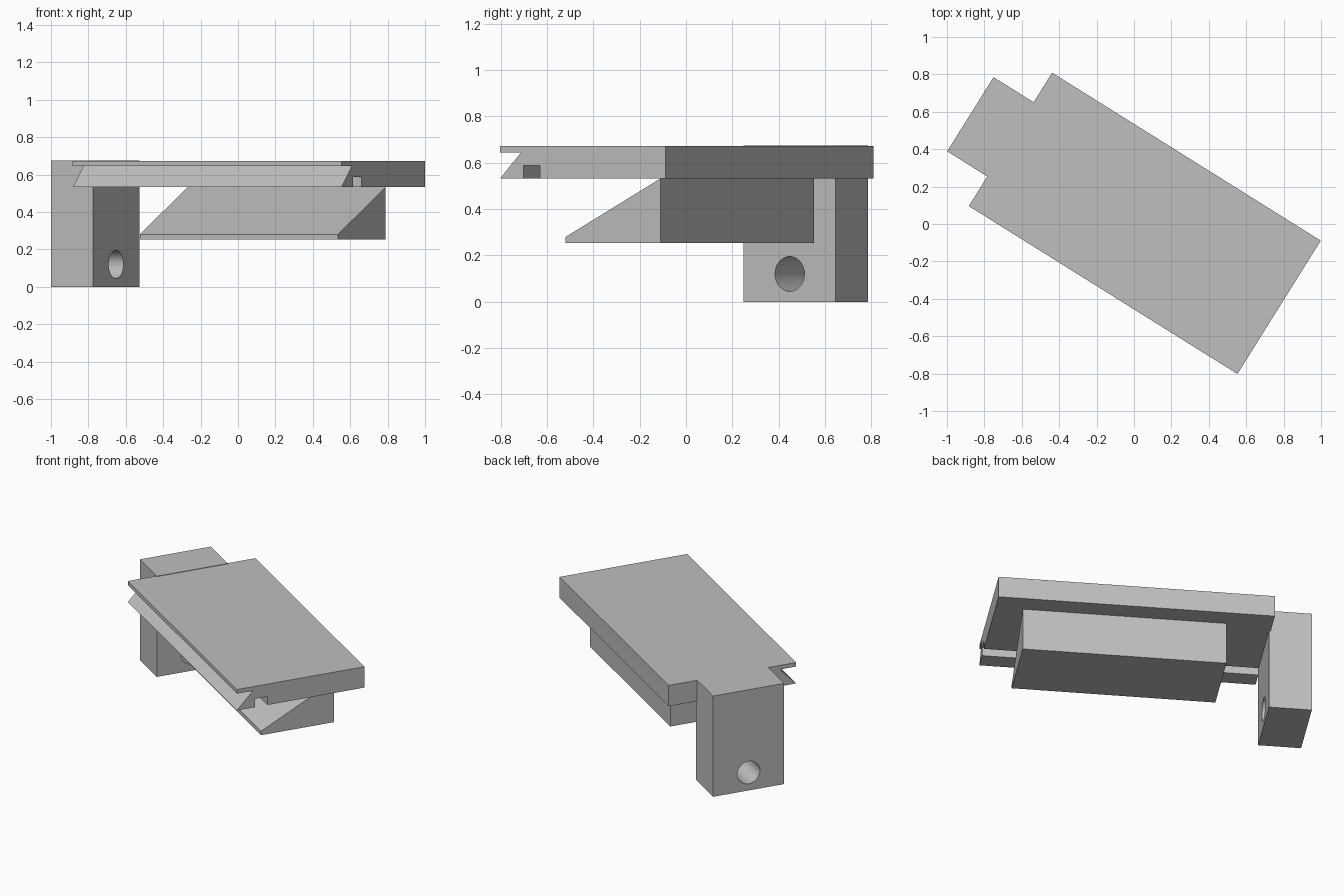
import bpy
import bmesh
import math
from mathutils import Matrix

if "Cube" in bpy.data.objects:
    bpy.data.objects.remove(bpy.data.objects["Cube"], do_unlink=True)

# Direction of the long axis, turned clockwise about z
TURN = Matrix.Rotation(math.radians(-32), 4, "Z")

grey = bpy.data.materials.new("plain grey")
grey.use_nodes = True
grey.diffuse_color = (0.52, 0.52, 0.52, 1)
grey.node_tree.nodes["Principled BSDF"].inputs["Base Color"].default_value = grey.diffuse_color


def extrude_profile(name, profile, start, end):
    """Extrude a (depth, height) profile along the long axis."""
    bm = bmesh.new()
    face = bm.faces.new([bm.verts.new((start, v, z)) for v, z in profile])
    result = bmesh.ops.extrude_face_region(bm, geom=[face])
    moved = [g for g in result["geom"] if isinstance(g, bmesh.types.BMVert)]
    bmesh.ops.translate(bm, verts=moved, vec=(end - start, 0, 0))
    bmesh.ops.recalc_face_normals(bm, faces=bm.faces)
    mesh = bpy.data.meshes.new(name)
    bm.to_mesh(mesh)
    bm.free()
    mesh.materials.append(grey)
    obj = bpy.data.objects.new(name, mesh)
    obj.matrix_world = TURN
    bpy.context.collection.objects.link(obj)
    return obj


def box_profile(v0, v1, z0, z1):
    return [(v0, z0), (v1, z0), (v1, z1), (v0, z1)]


# Top plate: thin front lip, undercut notch and a groove underneath
under, top = 0.532, 0.672
front, back = -0.387, 0.454
extrude_profile("top_plate", [
    (front, top), (front, 0.645), (-0.28, 0.645), (front, under),
    (-0.268, under), (-0.268, 0.588), (-0.185, 0.588), (-0.185, under),
    (back, under), (back, top),
], -0.80, 0.894)

# Wedge under the plate, sloping down to the front
extrude_profile("lower_wedge", [
    (-0.157, 0.253), (0.325, 0.253), (0.325, under), (-0.157, 0.28),
], -0.521, 0.728)

# End block with a round hole through its foot
block = extrude_profile("end_block", box_profile(-0.2, 0.268, 0, 0.675), -1.053, -0.79)
place = TURN @ Matrix.Translation((-0.92, 0.034, 0.12)) @ Matrix.Rotation(math.pi / 2, 4, "Y")
bpy.ops.mesh.primitive_cylinder_add(vertices=48, radius=0.075, depth=0.6)
cutter = bpy.context.object
cutter.name = "hole_cutter"
cutter.matrix_world = place
cutter.hide_render = True
cutter.data.materials.append(grey)

hole = block.modifiers.new("hole", "BOOLEAN")
hole.operation = "DIFFERENCE"
hole.solver = "EXACT"
hole.object = cutter
bpy.ops.object.select_all(action="DESELECT")
block.select_set(True)
bpy.context.view_layer.objects.active = block
bpy.ops.object.modifier_apply(modifier=hole.name)
bpy.data.objects.remove(cutter, do_unlink=True)
bpy.ops.object.shade_smooth_by_angle(angle=math.radians(30))
